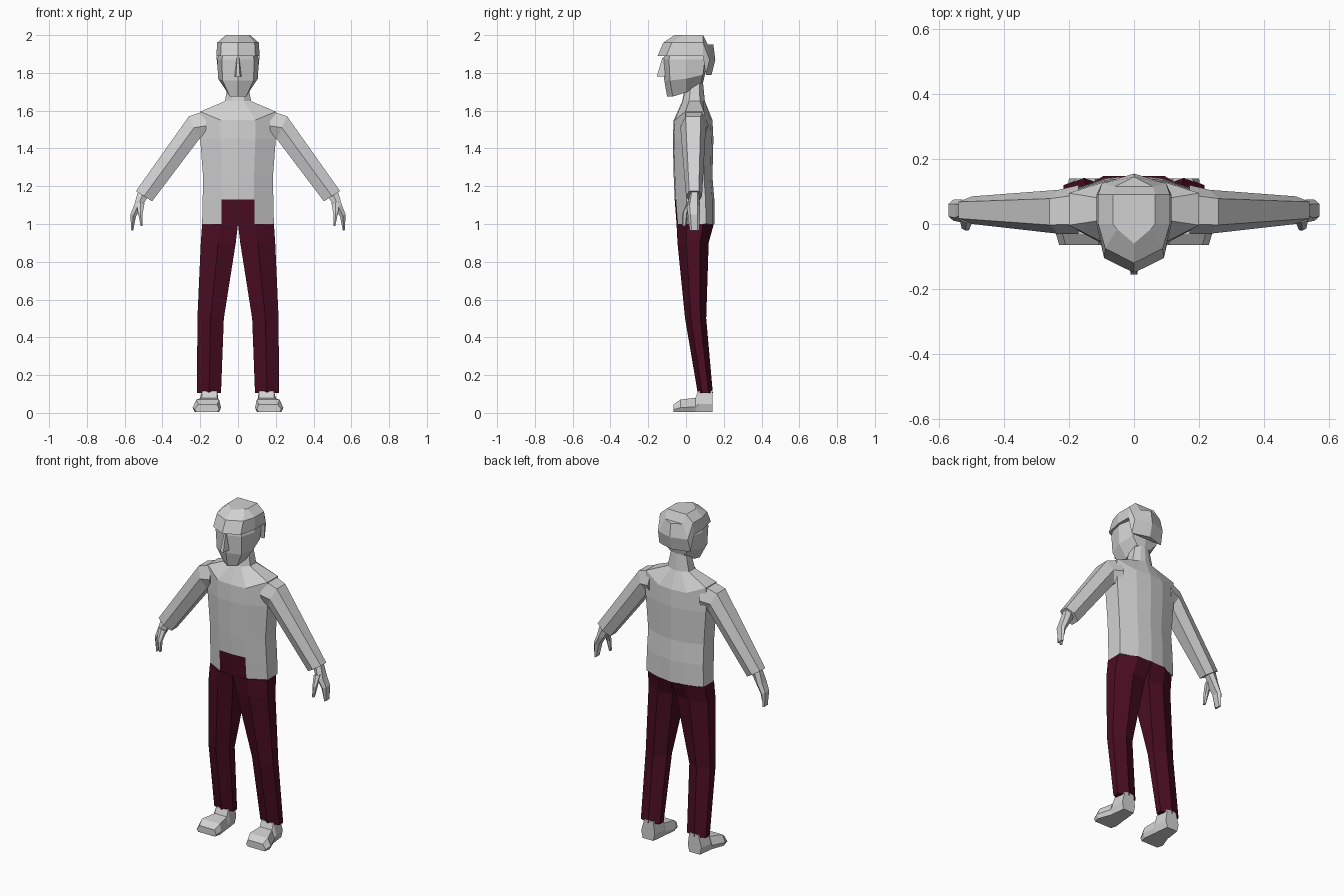
import bpy, bmesh

default_cube = bpy.data.objects.get("Cube")
if default_cube:
    bpy.data.objects.remove(default_cube, do_unlink=True)


def material(name, colour):
    mat = bpy.data.materials.new(name)
    mat.use_nodes = True
    mat.diffuse_color = colour
    mat.node_tree.nodes["Principled BSDF"].inputs["Base Color"].default_value = colour
    return mat


GREY = material("light grey", (0.64, 0.64, 0.64, 1))
MAROON = material("dark maroon", (0.07, 0.004, 0.016, 1))


def finish(name, bm, materials):
    bmesh.ops.recalc_face_normals(bm, faces=bm.faces)
    mesh = bpy.data.meshes.new(name)
    for mat in materials:
        mesh.materials.append(mat)
    bm.to_mesh(mesh)
    bm.free()
    obj = bpy.data.objects.new(name, mesh)
    bpy.context.collection.objects.link(obj)
    return obj


def loft(name, rings, mat=GREY, side=1):
    """Skin closed rings of points and cap both ends."""
    bm = bmesh.new()
    loops = [[bm.verts.new((x * side, y, z)) for x, y, z in ring] for ring in rings]
    for lower, upper in zip(loops, loops[1:]):
        for i in range(len(lower)):
            bm.faces.new((lower[i - 1], lower[i], upper[i], upper[i - 1]))
    bm.faces.new(loops[0])
    bm.faces.new(loops[-1])
    return finish(name, bm, [mat])


def mirrored_loft(name, halves, materials=(GREY,)):
    """Skin half rings, running front to back, on both sides of the centre plane."""
    bm = bmesh.new()
    rows = []
    for half in halves:
        left = [bm.verts.new(point) for point in half]
        right = [bm.verts.new((-x, y, z)) for x, y, z in half[1:-1]]
        rows.append((left, [left[0], *right, left[-1]]))
    spans = range(len(halves[0]) - 1)
    for lower, upper in zip(rows, rows[1:]):
        for a, b in zip(lower, upper):
            for i in spans:
                bm.faces.new((a[i], a[i + 1], b[i + 1], b[i]))
    # Caps are strips running from side to side
    for left, right in (rows[0], rows[-1]):
        for i in spans:
            corners = (left[i], left[i + 1], right[i + 1], right[i])
            bm.faces.new(list(dict.fromkeys(corners)))
    return finish(name, bm, materials)


HIP, FLY_TOP, SHOULDER = 1, 1.13, 1.55


def torso_ring(z, width, front, back):
    depth = back - front
    panel = width * 0.46
    side_z = z + 0.045 if z == SHOULDER else z
    return [(0, front, z), (panel, front + depth * 0.03, z),
            (width, front + depth * 0.3, side_z), (width, back - depth * 0.22, side_z),
            (panel, back - depth * 0.05, z), (0, back, z)]


def head_ring(z, width, front, back, tilt):
    """The back of the ring is raised by the tilt of the jaw."""
    return [(0, front, z), (width * 0.78, front + 0.03, z),
            (width, 0, z + tilt * 0.3), (width * 0.8, back - 0.01, z + tilt),
            (0, back, z + tilt)]


def hair_ring(z, width, front, back, drop):
    """The back of the ring hangs lower than the fringe."""
    return [(0, front, z), (width * 0.8, front + 0.045, z),
            (width, 0, z), (width, 0.09, z),
            (width * 0.9, back - 0.03, z - drop), (0, back, z - drop)]


def nose_ring(z, width, front):
    return [(-width, -0.1, z), (-width / 2, front, z),
            (width / 2, front, z), (width, -0.1, z)]


def arm_ring(outer_x, outer_z, inner_x, inner_z, front, back):
    """Six-sided section from an outer ridge to an inner one."""
    bevel = (back - front) * 0.2
    middle_x, middle_z = (outer_x + inner_x) / 2, (outer_z + inner_z) / 2
    return [(outer_x, front + bevel, outer_z), (outer_x, back - bevel, outer_z),
            (middle_x, back, middle_z),
            (inner_x, back - bevel, inner_z), (inner_x, front + bevel, inner_z),
            (middle_x, front, middle_z)]


def leg_ring(z, inner, outer, front, back):
    """Six-sided section whose inner bevel fades out at the crotch."""
    bevel = (back - front) * 0.28
    inner_bevel = bevel * min(1, inner / 0.05)
    middle = (inner + outer) / 2
    return [(inner, front + inner_bevel, z), (middle, front, z), (outer, front + bevel, z),
            (outer, back - bevel, z), (middle, back, z), (inner, back - inner_bevel, z)]


def shoe_ring(y, inner, outer, top):
    """Six-sided section, widest just above the sole."""
    inset, sole = 0.01, 0.005
    return [(inner + inset, y, sole), (inner, y, top * 0.4), (inner + inset, y, top),
            (outer - inset * 2, y, top), (outer, y, top * 0.4), (outer - inset, y, sole)]


# Torso and neck, with a trouser panel at the front
torso = mirrored_loft("torso", [torso_ring(*row) for row in (
    (HIP, 0.19, -0.05, 0.15),
    (FLY_TOP, 0.187, -0.06, 0.15),
    (1.25, 0.185, -0.065, 0.14),
    (1.45, 0.2, -0.07, 0.145),
    (SHOULDER, 0.2, -0.065, 0.14),
    (1.65, 0.07, -0.02, 0.1),
    (1.75, 0.05, 0, 0.09))], (GREY, MAROON))
for face in torso.data.polygons:
    is_fly = face.center.z < FLY_TOP and face.normal.y < -0.9
    face.material_index = int(is_fly)

# Head, from chin to brow
mirrored_loft("head", [head_ring(*row) for row in (
    (1.675, 0.055, -0.1, 0.09, 0.07),
    (1.76, 0.105, -0.115, 0.1, 0.03),
    (1.87, 0.11, -0.12, 0.11, 0),
    (1.93, 0.09, -0.11, 0.1, 0))])

# Hair cap, from overhanging edge to crown
mirrored_loft("hair", [hair_ring(*row) for row in (
    (1.89, 0.115, -0.15, 0.135, 0.1),
    (1.96, 0.11, -0.12, 0.155, 0.09),
    (2, 0.065, -0.06, 0.145, 0.05))])

loft("nose", [nose_ring(1.88, 0.01, -0.125), nose_ring(1.78, 0.02, -0.155)])

# Profiles of the paired limbs
ARM = ((0.17, 1.6, 0.17, 1.44, -0.03, 0.12),
       (0.26, 1.57, 0.205, 1.45, -0.03, 0.105),
       (0.54, 1.175, 0.455, 1.12, 0, 0.085))
HAND = ((0.53, 1.17, 0.48, 1.14, 0.02, 0.07),
        (0.55, 1.1, 0.51, 1.09, 0.005, 0.075),
        (0.57, 1.05, 0.54, 1.04, 0.01, 0.075),
        (0.565, 0.965, 0.555, 0.965, 0.02, 0.07))
THUMB = ((0.535, 1.12, 0.495, 1.11, 0.005, 0.04),
         (0.53, 1.06, 0.505, 1.05, -0.02, 0.01),
         (0.515, 0.99, 0.505, 0.99, -0.02, 0))
LEG = ((HIP, 0, 0.19, -0.05, 0.147),
       (0.9, 0.012, 0.197, -0.045, 0.12),
       (0.5, 0.075, 0.215, -0.005, 0.107),
       (0.105, 0.09, 0.217, 0.062, 0.142))
SHOE = ((0.14, 0.11, 0.2, 0.12),
        (0.065, 0.1, 0.21, 0.115),
        (0.05, 0.1, 0.21, 0.08),
        (-0.03, 0.09, 0.24, 0.07),
        (-0.065, 0.1, 0.23, 0.045))

for label, side in (("left", 1), ("right", -1)):
    for part, ring, profile, mat in (
            ("arm", arm_ring, ARM, GREY),
            ("hand", arm_ring, HAND, GREY),
            ("thumb", arm_ring, THUMB, GREY),
            ("trouser_leg", leg_ring, LEG, MAROON),
            ("shoe", shoe_ring, SHOE, GREY)):
        loft(f"{label}_{part}", [ring(*row) for row in profile], mat, side)
